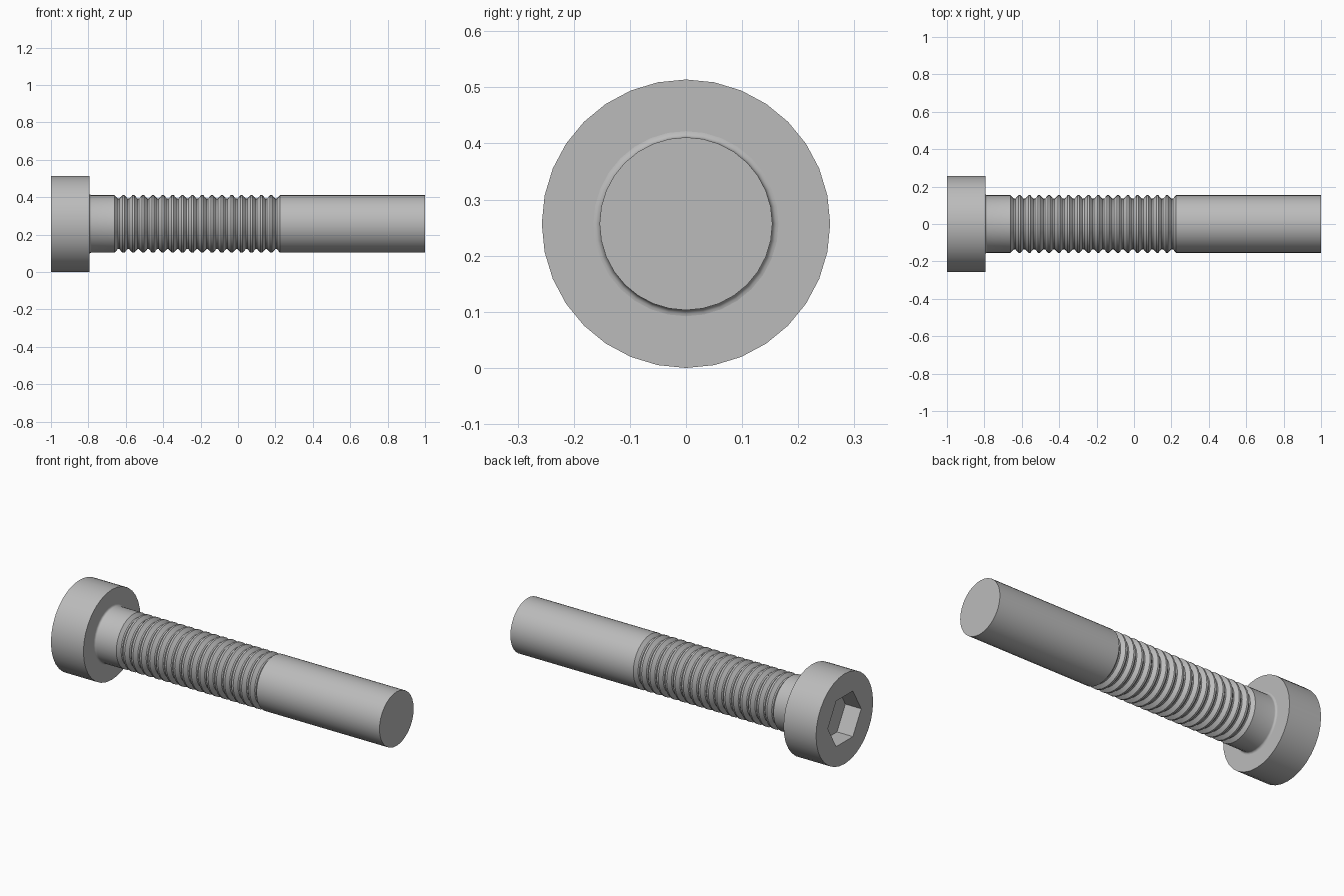
import bpy, bmesh, math

SIDES = 32
AXIS_Z = 0.257
HEAD_R, SHANK_R, ROOT_R, FILLET_R = 0.257, 0.154, 0.135, 0.165
HEAD_X, UNDER_X = -1.0, -0.795
THREAD_START, THREAD_END, GROOVES = -0.665, 0.23, 17
HEX_R, HEX_DEPTH = 0.15, 0.1

cube = bpy.data.objects.get("Cube")
if cube:
    bpy.data.objects.remove(cube, do_unlink=True)

steel = bpy.data.materials.new("grey_steel")
steel.use_nodes = True
colour = (0.5, 0.5, 0.5, 1)
steel.diffuse_color = colour
steel.node_tree.nodes["Principled BSDF"].inputs["Base Color"].default_value = colour


def ring(bm, x, r, sides=SIDES):
    """Circle of vertices around the bolt axis."""
    turn = [2 * math.pi * i / sides for i in range(sides)]
    return [bm.verts.new((x, r * math.cos(a), AXIS_Z + r * math.sin(a))) for a in turn]


def bridge(bm, a, b):
    n = len(a)
    for i in range(n):
        j = (i + 1) % n
        bm.faces.new((a[i], a[j], b[j], b[i]))


def lathe(bm, profile):
    """Surface of revolution through (x, radius) points."""
    rings = [ring(bm, x, r) for x, r in profile]
    for a, b in zip(rings, rings[1:]):
        bridge(bm, a, b)
    return rings


def loop_edges(bm, loop):
    return [bm.edges.get((v, w)) for v, w in zip(loop, loop[1:] + loop[:1])]


def finish(bm, name):
    bmesh.ops.recalc_face_normals(bm, faces=bm.faces)
    mesh = bpy.data.meshes.new(name)
    bm.to_mesh(mesh)
    bm.free()
    mesh.materials.append(steel)
    obj = bpy.data.objects.new(name, mesh)
    bpy.context.collection.objects.link(obj)
    bpy.ops.object.select_all(action="DESELECT")
    obj.select_set(True)
    bpy.context.view_layer.objects.active = obj
    bpy.ops.object.shade_smooth_by_angle(angle=math.radians(25))
    return obj


# Head with a hexagonal socket in its end face
bm = bmesh.new()
head = lathe(bm, [(HEAD_X, HEAD_R), (UNDER_X, HEAD_R), (UNDER_X, SHANK_R)])
bm.faces.new(head[-1])
rim = ring(bm, HEAD_X, HEX_R, 6)
floor = ring(bm, HEAD_X + HEX_DEPTH, HEX_R, 6)
bridge(bm, rim, floor)
bm.faces.new(floor)
bmesh.ops.triangle_fill(bm, use_beauty=True,
                        edges=loop_edges(bm, head[0]) + loop_edges(bm, rim))
finish(bm, "socket_head")

# Shank: fillet under the head, ring grooves, plain end
profile = []
fillet = FILLET_R - SHANK_R
for i in range(5):
    a = math.pi / 2 * i / 4
    profile.append((UNDER_X + fillet * (1 - math.cos(a)),
                    FILLET_R - fillet * math.sin(a)))
pitch = (THREAD_END - THREAD_START) / GROOVES
for i in range(GROOVES):
    x = THREAD_START + i * pitch
    profile += [(x + pitch * 0.1, SHANK_R), (x + pitch * 0.42, ROOT_R),
                (x + pitch * 0.58, ROOT_R), (x + pitch * 0.9, SHANK_R)]
profile.append((1.0, SHANK_R))
bm = bmesh.new()
shank = lathe(bm, profile)
bm.faces.new(shank[0])
bm.faces.new(shank[-1])
finish(bm, "threaded_shank")
